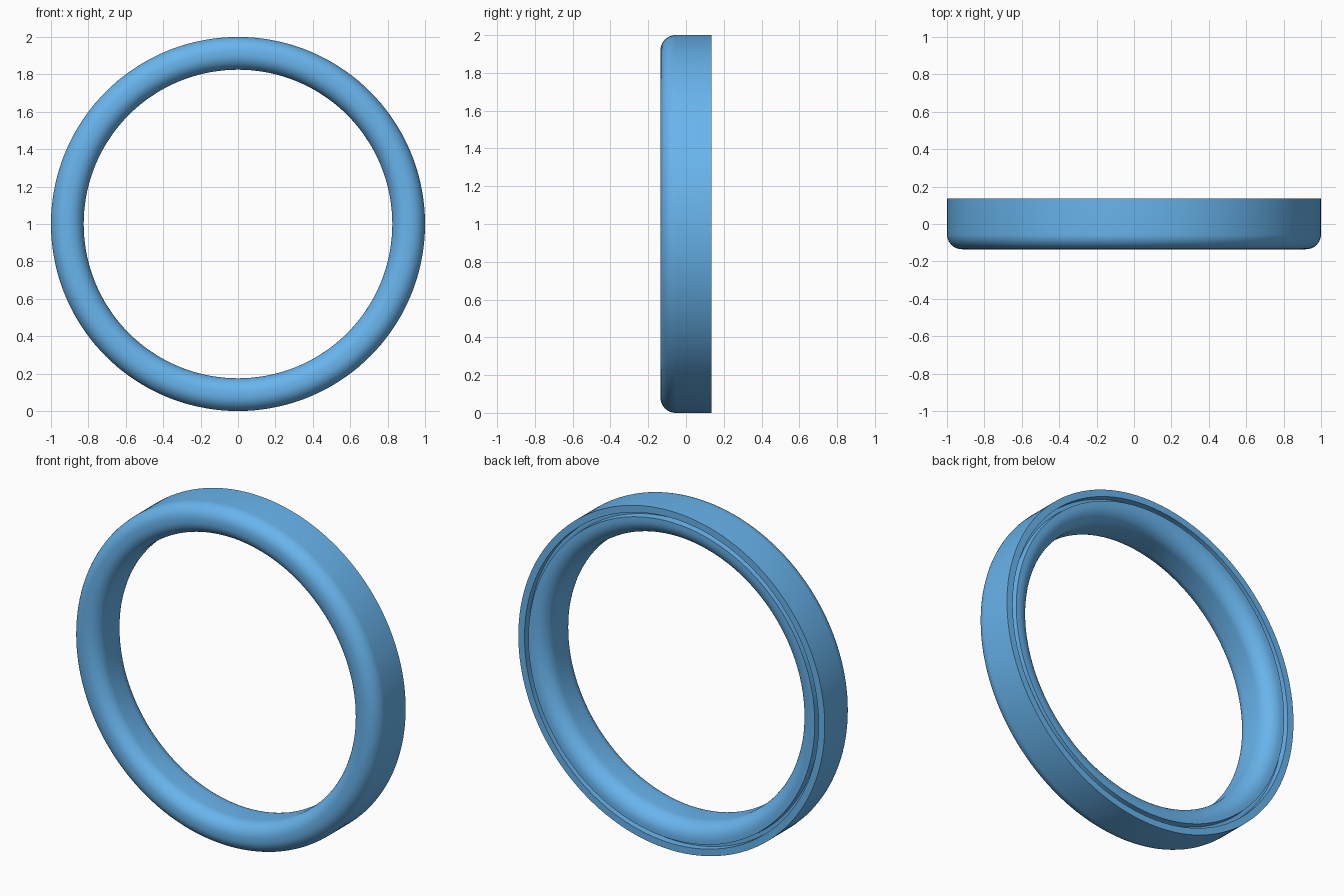
import bpy, bmesh, math

if "Cube" in bpy.data.objects:
    bpy.data.objects.remove(bpy.data.objects["Cube"])

SEGMENTS = 144


def arc(r, y, radius, start, end, steps=10):
    """Points of a circular fillet in the (radius, y) plane, angles in degrees."""
    pts = []
    for i in range(steps + 1):
        a = math.radians(start + (end - start) * i / steps)
        pts.append((r + radius * math.cos(a), y + radius * math.sin(a)))
    return pts


def lathe(name, profile, centre_z, material):
    """Spin a closed profile around the y axis."""
    bm = bmesh.new()
    rings = []
    for i in range(SEGMENTS):
        a = 2 * math.pi * i / SEGMENTS
        rings.append([bm.verts.new((r * math.cos(a), y, centre_z + r * math.sin(a)))
                      for r, y in profile])
    n = len(profile)
    for i in range(SEGMENTS):
        a, b = rings[i], rings[(i + 1) % SEGMENTS]
        for j in range(n):
            k = (j + 1) % n
            bm.faces.new((a[j], a[k], b[k], b[j]))
    bmesh.ops.recalc_face_normals(bm, faces=bm.faces)
    mesh = bpy.data.meshes.new(name)
    bm.to_mesh(mesh)
    bm.free()
    mesh.materials.append(material)
    obj = bpy.data.objects.new(name, mesh)
    bpy.context.collection.objects.link(obj)
    bpy.context.view_layer.objects.active = obj
    obj.select_set(True)
    bpy.ops.object.shade_smooth_by_angle(angle=math.radians(35))
    return obj


blue = bpy.data.materials.new("blue")
blue.diffuse_color = (0.14, 0.46, 0.85, 1.0)
blue.use_nodes = True
blue.node_tree.nodes["Principled BSDF"].inputs["Base Color"].default_value = blue.diffuse_color

# Rounded front and bore
profile = arc(0.92, -0.055, 0.08, 0, -90)
profile += arc(0.905, -0.055, 0.08, -90, -180)
profile += arc(0.915, 0.045, 0.09, 180, 90)
# Back lip, groove and flat outer rim
profile += [(0.935, 0.135), (0.938, 0.095), (0.96, 0.095), (0.96, 0.135), (1.0, 0.135)]

lathe("ring", profile, 1.0, blue)
